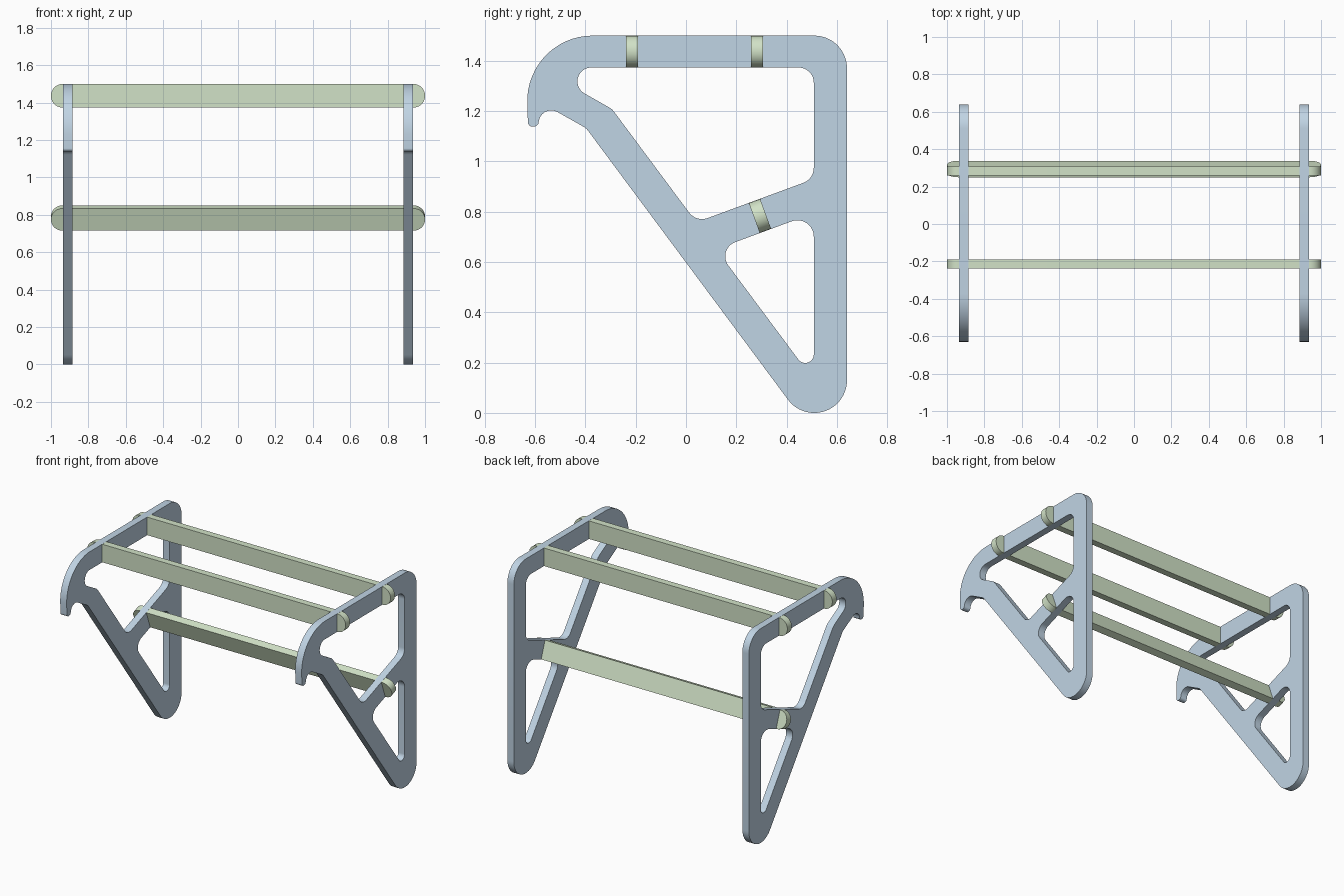
import bpy, bmesh
from math import radians, tan, acos, cos, sin, atan2, pi
from mathutils import Vector

if "Cube" in bpy.data.objects:
    bpy.data.objects.remove(bpy.data.objects["Cube"])


def material(name, color):
    m = bpy.data.materials.new(name)
    m.diffuse_color = color
    m.use_nodes = True
    m.node_tree.nodes["Principled BSDF"].inputs["Base Color"].default_value = m.diffuse_color
    return m


BLUE = material("blue", (0.53, 0.66, 0.78, 1))
GREEN = material("green", (0.64, 0.76, 0.57, 1))


def rounded(corners):
    """Outline from (u, v, radius) corners, each one filleted by an arc."""
    out = []
    n = len(corners)
    for i, (u, v, r) in enumerate(corners):
        p = Vector((u, v))
        a = (Vector(corners[i - 1][:2]) - p).normalized()
        b = (Vector(corners[(i + 1) % n][:2]) - p).normalized()
        half = acos(max(-1, min(1, a.dot(b)))) / 2
        c = p + (a + b).normalized() * (r / sin(half))
        s, e = p + a * (r / tan(half)) - c, p + b * (r / tan(half)) - c
        a0 = atan2(s.y, s.x)
        sweep = (atan2(e.y, e.x) - a0 + pi) % (2 * pi) - pi
        steps = max(4, int(abs(sweep) / radians(6)))
        for k in range(steps + 1):
            t = a0 + sweep * k / steps
            out.append((c.x + r * cos(t), c.y + r * sin(t)))
    return out


def plate(name, loops, thickness, location, rotation, mat):
    """Flat board cut from an outline with optional holes."""
    cu = bpy.data.curves.new(name, 'CURVE')
    cu.dimensions = '2D'
    cu.fill_mode = 'BOTH'
    cu.extrude = thickness / 2
    for loop in loops:
        pts = rounded(loop)
        sp = cu.splines.new('POLY')
        sp.points.add(len(pts) - 1)
        for q, (u, v) in zip(sp.points, pts):
            q.co = (u, v, 0, 1)
        sp.use_cyclic_u = True
    ob = bpy.data.objects.new(name, cu)
    bpy.context.collection.objects.link(ob)
    ob.location = location
    ob.rotation_euler = [radians(d) for d in rotation]
    bpy.ops.object.select_all(action='DESELECT')
    ob.select_set(True)
    bpy.context.view_layer.objects.active = ob
    bpy.ops.object.convert(target='MESH')
    ob = bpy.context.object
    bm = bmesh.new()
    bm.from_mesh(ob.data)
    bmesh.ops.remove_doubles(bm, verts=bm.verts, dist=1e-5)
    bmesh.ops.recalc_face_normals(bm, faces=bm.faces)
    bm.to_mesh(ob.data)
    bm.free()
    ob.data.materials.clear()
    ob.data.materials.append(mat)
    bpy.ops.object.shade_smooth_by_angle(angle=radians(30))
    return ob


# Side panel profile in (y, z): outline with hook, then the two openings
outline = [(0.64, 1.5, 0.13), (-0.64, 1.5, 0.26), (-0.628, 1.137, 0.018),
           (-0.588, 1.14, 0.018), (-0.575, 1.232, 0.05), (-0.397, 1.132, 0.06),
           (0.64, -0.263, 0.13)]
upper_opening = [(0.508, 1.373, 0.06), (-0.585, 1.373, 0.055), (-0.294, 1.208, 0.06),
                 (0.041, 0.758, 0.064), (0.508, 0.930, 0.064)]
lower_opening = [(0.508, 0.794, 0.065), (0.120, 0.651, 0.06), (0.508, 0.130, 0.034)]

for side, x in (("left", -0.91), ("right", 0.91)):
    plate(side + "_side_panel", [outline, upper_opening, lower_opening], 0.05,
          (x, 0, 0), (90, 0, 90), BLUE)

# Cross slats with rounded ends
h = 0.063
slat = [(1, h, h - 0.001), (-1, h, h - 0.001), (-1, -h, h - 0.001), (1, -h, h - 0.001)]
for name, y, z, tilt in (("front_top_slat", -0.214, 1.4365, 0),
                         ("rear_top_slat", 0.283, 1.4365, 0),
                         ("lower_slat", 0.294, 0.783, 20)):
    plate(name, [slat], 0.048, (0, y, z), (90 + tilt, 0, 0), GREEN)
